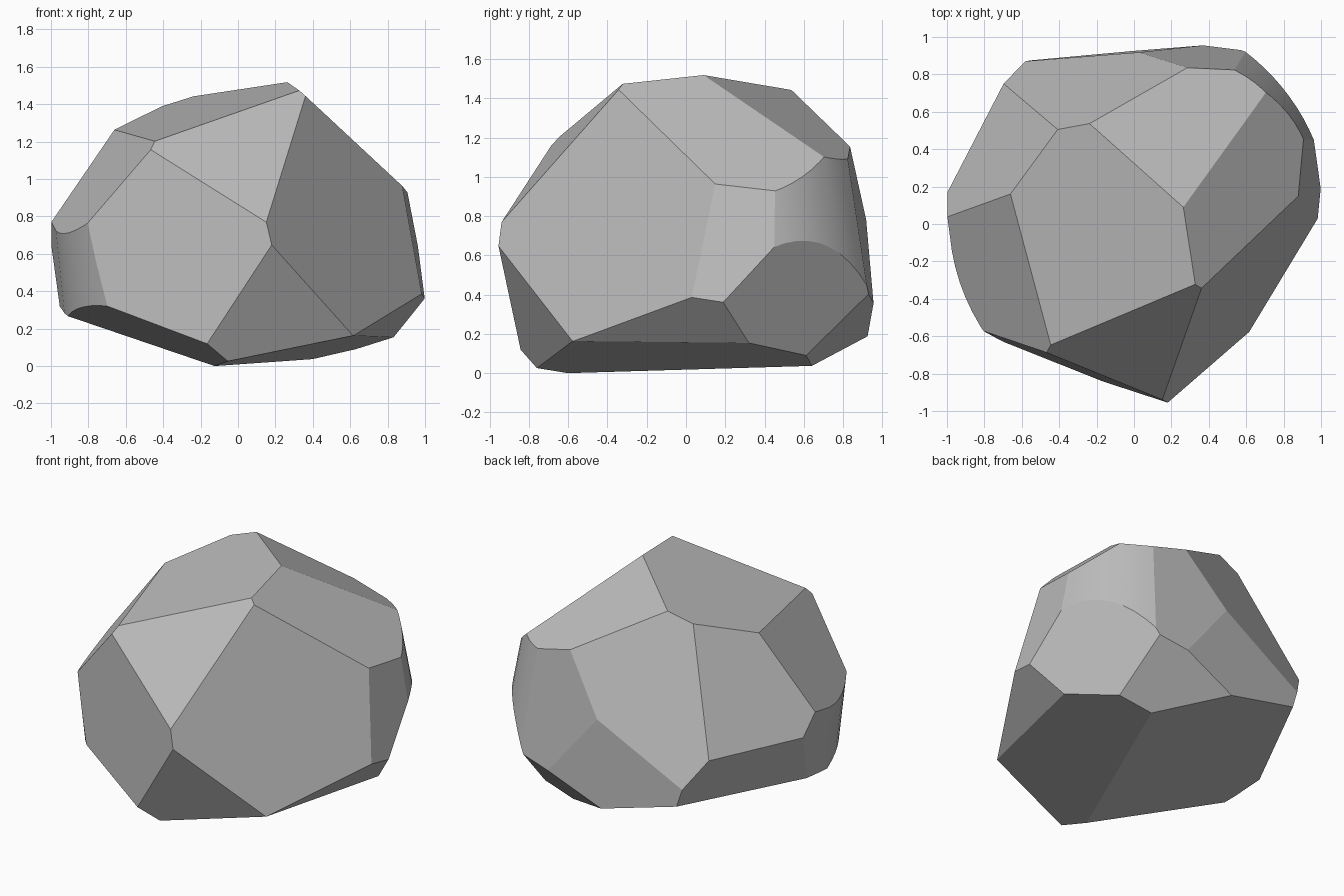
import bpy, bmesh
from math import radians, cos, sin
from mathutils import Vector

old = bpy.data.objects.get("Cube")
if old:
    bpy.data.objects.remove(old, do_unlink=True)


def make_material(name, grey):
    mat = bpy.data.materials.new(name)
    mat.use_nodes = True
    colour = (grey, grey, grey, 1)
    mat.diffuse_color = colour
    shader = next(n for n in mat.node_tree.nodes if n.type == "BSDF_PRINCIPLED")
    shader.inputs["Base Color"].default_value = colour
    shader.inputs["Roughness"].default_value = 0.8
    return mat


def chip(bm, azimuth, elevation, distance):
    """Slice off everything beyond a plane facing the given direction, and cap it."""
    a, e = radians(azimuth), radians(elevation)
    normal = Vector((cos(a) * cos(e), sin(a) * cos(e), sin(e)))
    result = bmesh.ops.bisect_plane(
        bm, geom=bm.verts[:] + bm.edges[:] + bm.faces[:], dist=1e-5,
        plane_co=normal * distance, plane_no=normal, clear_outer=True)
    rim = [g for g in result["geom_cut"]
           if isinstance(g, bmesh.types.BMEdge) and g.is_boundary]
    if rim:
        bmesh.ops.edgeloop_fill(bm, edges=rim)


# Flat chipped faces: azimuth, elevation, distance from the origin
upper_chips = [
    (208, 72, 1.359),    # crown
    (277, 40, 1.224),    # front slope
    (2, 48, 1.307),      # left slope
    (60, 61, 1.429),     # back slope
    (198, 36, 1.211),    # right slope
    (152, 26, 1.145),    # back right slope
    (108, 23, 1.1),      # back shoulder
]
side_chips = [
    (324, 15, .852),     # large front left face
    (249, 2, .85),       # large front right face
    (356, 11, 1.034),    # left face
    (85, 9, 1.026),      # upper back face
    (95, 1, .924),       # lower back face
    (153, -15, .765),    # back right face
]
lower_chips = [
    (346, -43, .429),    # left undercut
    (290, -23, .631),    # front undercut
    (31, -20, .772),     # back left undercut
    (71, -42, .521),     # back undercut
    (217, -56, .258),    # front right undercut
    (344, -77, .01),     # base, left half
    (152, -73, -.051),   # base, right half
]

# Block to be chipped into a boulder
bm = bmesh.new()
bmesh.ops.create_cube(bm, size=4)
for plane in upper_chips + side_chips + lower_chips:
    chip(bm, *plane)

# Rounded back left corner
for azimuth in range(6, 80, 5):
    chip(bm, azimuth, 10, .878 + .294 * cos(radians(azimuth - 41)))

# Rounded front right corner
for azimuth in range(186, 240, 5):
    chip(bm, azimuth, -6, .902)

bmesh.ops.remove_doubles(bm, verts=bm.verts[:], dist=.002)
bmesh.ops.recalc_face_normals(bm, faces=bm.faces[:])

# Rest the boulder on the ground, centred
for axis in range(3):
    values = [v.co[axis] for v in bm.verts]
    low, high = min(values), max(values)
    shift = low if axis == 2 else (low + high) / 2
    for v in bm.verts:
        v.co[axis] -= shift

mesh = bpy.data.meshes.new("boulder")
bm.to_mesh(mesh)
bm.free()
boulder = bpy.data.objects.new("boulder", mesh)
bpy.context.collection.objects.link(boulder)
mesh.materials.append(make_material("grey_stone", .5))

bpy.ops.object.select_all(action="DESELECT")
boulder.select_set(True)
bpy.context.view_layer.objects.active = boulder
bpy.ops.object.shade_smooth_by_angle(angle=radians(8))
